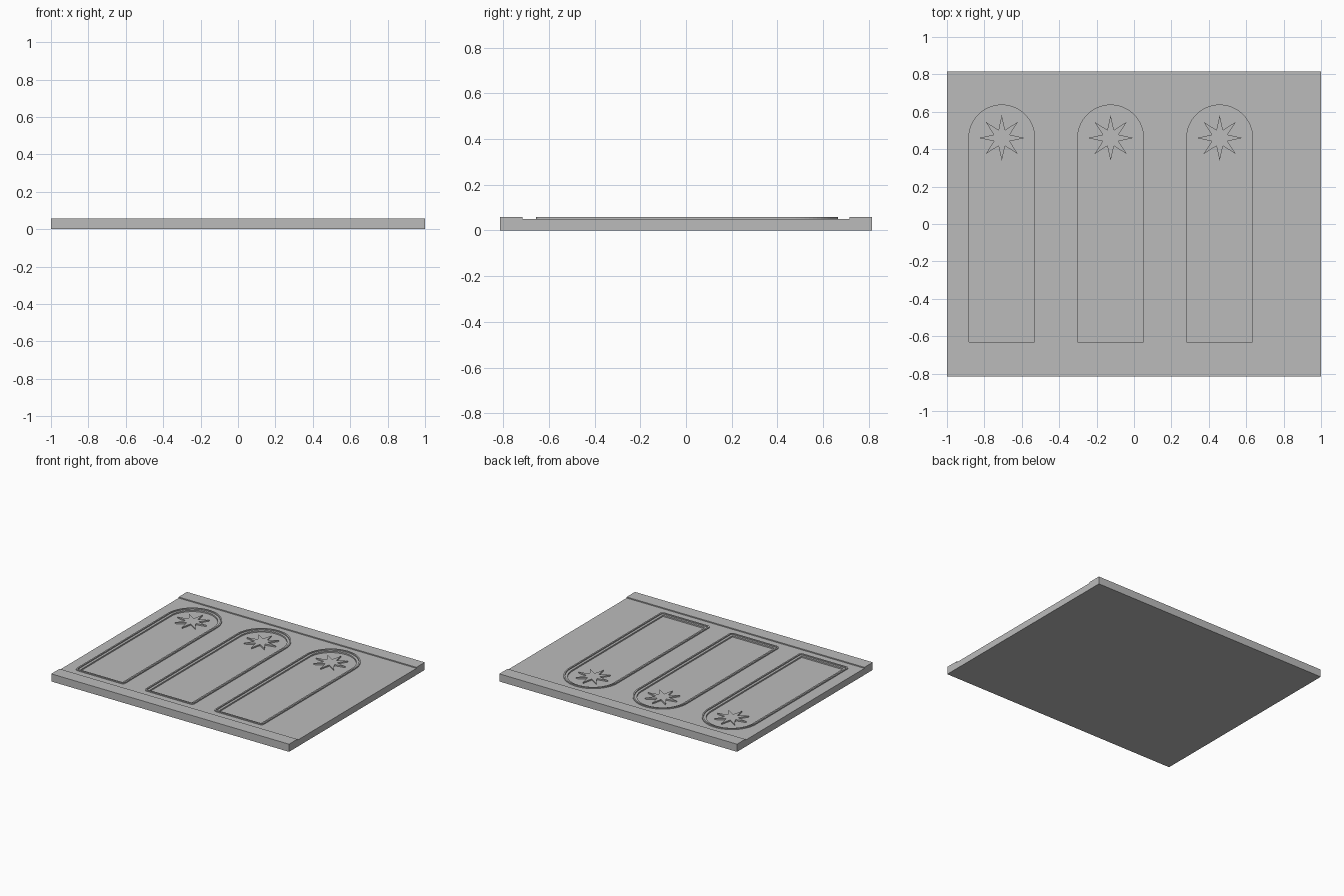
import bpy
import bmesh
from math import sin, cos, pi

cube = bpy.data.objects.get("Cube")
if cube:
    bpy.data.objects.remove(cube, do_unlink=True)

grey = bpy.data.materials.new("plain grey")
grey.use_nodes = True
colour = (0.5, 0.5, 0.5, 1)
grey.diffuse_color = colour
grey.node_tree.nodes["Principled BSDF"].inputs["Base Color"].default_value = colour

SURFACE, TOP, FLOOR = 0.05, 0.058, 0.04
ARCH_Y = 0.46
NICHES = {"right": -0.707, "middle": -0.125, "left": 0.458}


def finish(name, bm):
    bmesh.ops.recalc_face_normals(bm, faces=bm.faces)
    mesh = bpy.data.meshes.new(name)
    bm.to_mesh(mesh)
    bm.free()
    mesh.materials.append(grey)
    obj = bpy.data.objects.new(name, mesh)
    bpy.context.collection.objects.link(obj)
    return obj


def loft(bm, loops):
    """Bridge a list of equally long vertex loops."""
    for a, b in zip(loops, loops[1:]):
        n = len(a)
        for i in range(n):
            j = (i + 1) % n
            bm.faces.new((a[i], a[j], b[j], b[i]))


def prism(name, outline, z0, z1):
    bm = bmesh.new()
    loops = [[bm.verts.new((x, y, z)) for x, y in outline] for z in (z0, z1)]
    loft(bm, loops)
    for loop in loops:
        bm.faces.new(loop)
    return finish(name, bm)


def arch(cx, half, bottom, corner=0.0):
    """Round-topped outline with optionally rounded lower corners."""
    pts = [(cx + half * cos(pi * i / 32), ARCH_Y + half * sin(pi * i / 32))
           for i in range(33)]
    if not corner:
        return pts + [(cx - half, bottom), (cx + half, bottom)]
    for side, start in ((-1, pi), (1, 1.5 * pi)):
        for i in range(6):
            a = start + pi / 2 * i / 5
            pts.append((cx + side * (half - corner) + corner * cos(a),
                        bottom + corner + corner * sin(a)))
    return pts


# Slab with a raised rail along front and back
bm = bmesh.new()
half_profile = [(0.815, 0), (0.815, TOP), (0.715, TOP), (0.715, SURFACE)]
profile = half_profile + [(-y, z) for y, z in reversed(half_profile)]
ends = [[bm.verts.new((x, y, z)) for y, z in profile] for x in (-1, 1)]
loft(bm, ends)
for end in ends:
    bm.faces.new(end)
slab = finish("wall_panel", bm)

for side, cx in NICHES.items():
    # Sunken niche
    cutter = prism("niche_cutter", arch(cx, 0.176, -0.63), FLOOR, TOP + 0.05)
    cutter.hide_render = True
    mod = slab.modifiers.new("niche", "BOOLEAN")
    mod.operation = "DIFFERENCE"
    mod.solver = "EXACT"
    mod.object = cutter
    bpy.context.view_layer.objects.active = slab
    bpy.ops.object.modifier_apply(modifier=mod.name)
    bpy.data.objects.remove(cutter, do_unlink=True)

    # Thin raised lip around the niche
    bm = bmesh.new()
    outer = arch(cx, 0.205, -0.657, 0.022)
    inner = arch(cx, 0.194, -0.646, 0.011)
    loft(bm, [[bm.verts.new((x, y, z)) for x, y in line] for line, z in
              ((outer, SURFACE), (outer, TOP), (inner, TOP), (inner, SURFACE))])
    finish(side + "_arch_lip", bm)

    # Eight-pointed star on the niche floor
    star = []
    for i in range(16):
        r = 0.046 if i % 2 else 0.122
        star.append((cx + r * cos(pi * i / 8), ARCH_Y + r * sin(pi * i / 8)))
    prism(side + "_star", star, FLOOR, SURFACE)
